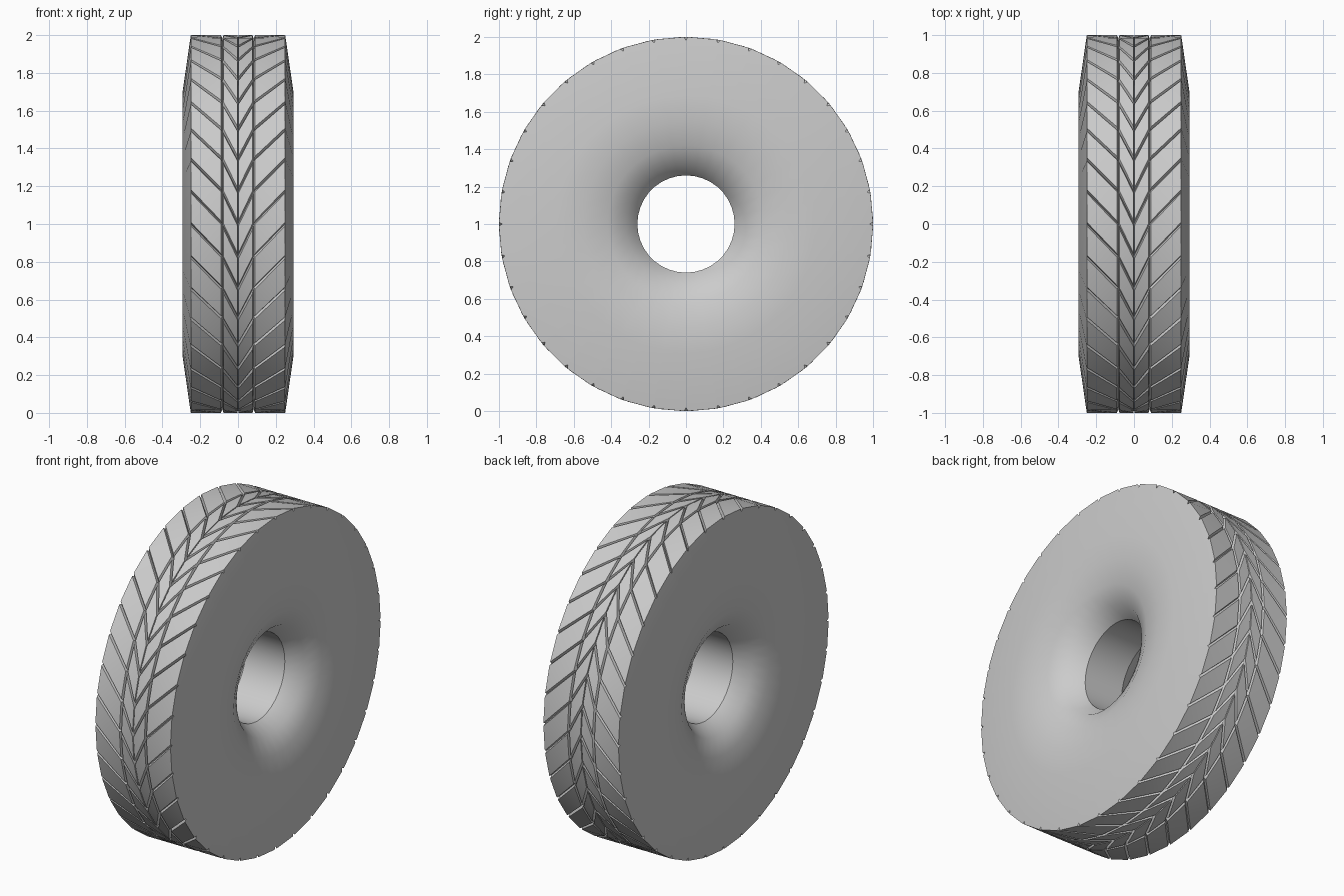
import bpy, bmesh, math

if "Cube" in bpy.data.objects:
    bpy.data.objects.remove(bpy.data.objects["Cube"])

N = 36                      # segments around the wheel
STEP = 2 * math.pi / N
bm = bmesh.new()


def vert(x, r, t):
    # t is counted in segments, from the front up over the top
    a = t * STEP
    return bm.verts.new((x, -r * math.cos(a), 1 + r * math.sin(a)))


# Groove bottoms: chevron grid, each column shifted round by one segment
cols = [-0.25, -0.083, 0, 0.083, 0.25]
shift = [2, 1, 0, 1, 2]
gap_x = [0, 0.007, 0.003, 0.007, 0]     # half width of the round grooves
base = [[vert(x, 0.982, k + s) for k in range(N)] for x, s in zip(cols, shift)]
rim = {}

# Raised tread blocks
for c in range(4):
    x0, x1 = cols[c], cols[c + 1]
    s0, s1 = shift[c], shift[c + 1]
    xa, xb = x0 + gap_x[c], x1 - gap_x[c + 1]
    slope = (s1 - s0) / (x1 - x0)
    ta, tb = s0 + slope * (xa - x0), s0 + slope * (xb - x0)
    gap_t = (0.010 if c in (0, 3) else 0.015) / STEP
    for k in range(N):
        n = (k + 1) % N
        top = [vert(xa, 1, k + ta + gap_t), vert(xb, 1, k + tb + gap_t),
               vert(xb, 1, k + 1 + tb - gap_t), vert(xa, 1, k + 1 + ta - gap_t)]
        low = [base[c][k], base[c + 1][k], base[c + 1][n], base[c][n]]
        # split each block along the line running straight across the tread
        if s1 > s0:
            tris = [(0, 1, 3), (1, 2, 3)]
        else:
            tris = [(0, 1, 2), (0, 2, 3)]
        for t in tris:
            bm.faces.new([top[i] for i in t])
        for i in range(4):
            if (c == 0 and i == 3) or (c == 3 and i == 1):
                rim[c, k] = [low[i], top[i], top[(i + 1) % 4], low[(i + 1) % 4]]
                continue
            j = (i + 1) % 4
            bm.faces.new((low[i], low[j], top[j], top[i]))

# Sidewalls rolling into the hub hole
profile = [(0.295, 0.69), (0.29, 0.55), (0.265, 0.42), (0.215, 0.32), (0.13, 0.26)]
ends = []
for c, side in ((0, -1), (3, 1)):
    rings = [[vert(side * x, r, k + 2) for k in range(N)] for x, r in profile]
    for k in range(N):
        n = (k + 1) % N
        a, b = rings[0][k], rings[0][n]
        edge = rim[c, k]
        bm.faces.new(edge + ([b, a] if edge[0] is base[0 if c == 0 else 4][k] else [a, b]))
        for p, q in zip(rings, rings[1:]):
            bm.faces.new((p[k], p[n], q[n], q[k]))
    ends.append(rings[-1])

# Hub hole wall
for k in range(N):
    n = (k + 1) % N
    bm.faces.new((ends[0][k], ends[0][n], ends[1][n], ends[1][k]))

bmesh.ops.recalc_face_normals(bm, faces=bm.faces)
mesh = bpy.data.meshes.new("tire")
bm.to_mesh(mesh)
bm.free()
tire = bpy.data.objects.new("tire", mesh)
bpy.context.collection.objects.link(tire)
bpy.context.view_layer.objects.active = tire
tire.select_set(True)
bpy.ops.object.shade_smooth_by_angle(angle=math.radians(30))
